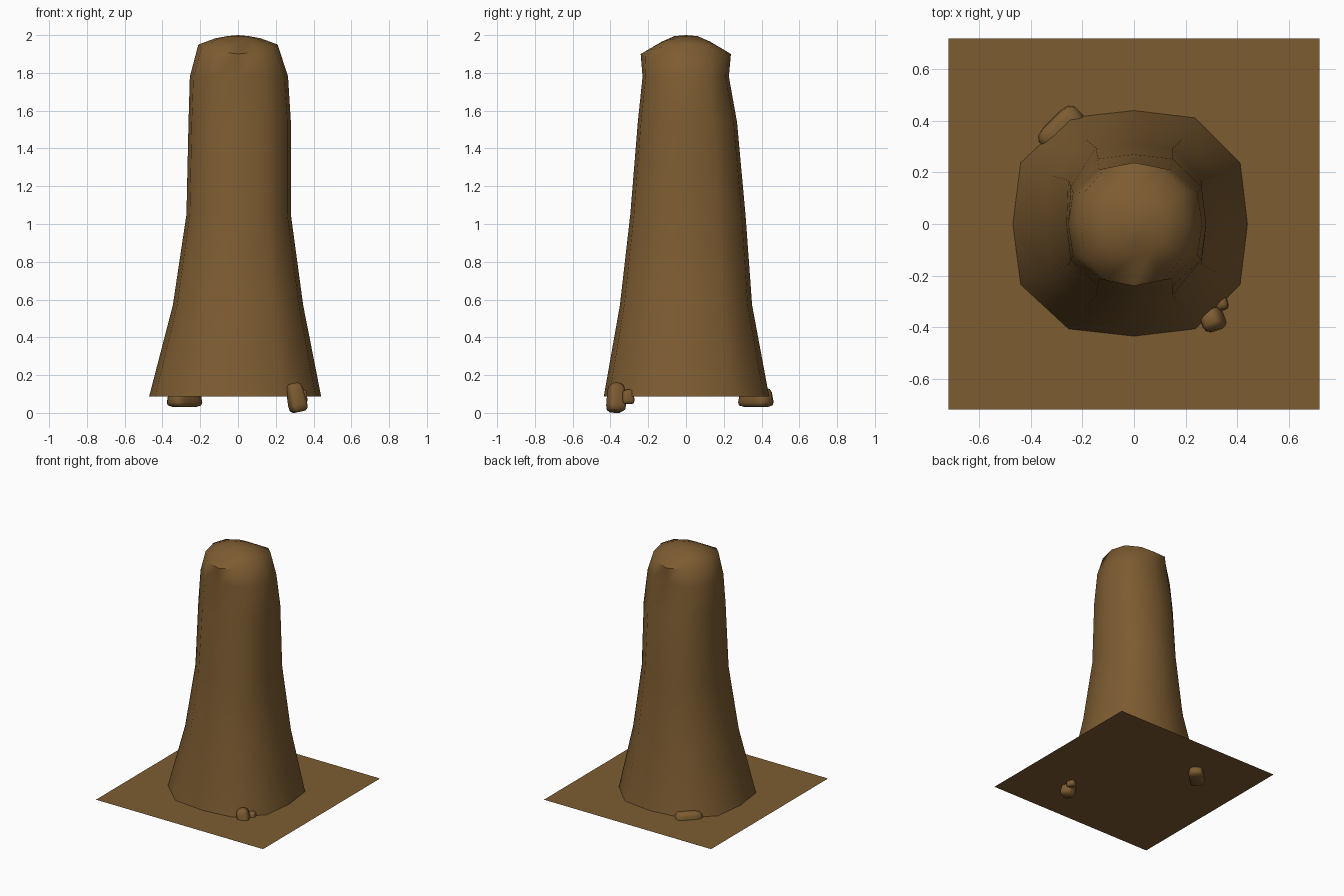
import bpy, bmesh, math
from mathutils import Matrix, Vector

if "Cube" in bpy.data.objects:
    bpy.data.objects.remove(bpy.data.objects["Cube"])

earth = bpy.data.materials.new("earth_brown")
earth.diffuse_color = (0.205, 0.107, 0.031, 1)
earth.use_nodes = True
earth.node_tree.nodes["Principled BSDF"].inputs["Base Color"].default_value = earth.diffuse_color


def finish(name, bm, angle=None):
    bmesh.ops.recalc_face_normals(bm, faces=bm.faces)
    me = bpy.data.meshes.new(name)
    bm.to_mesh(me)
    bm.free()
    me.materials.append(earth)
    ob = bpy.data.objects.new(name, me)
    bpy.context.collection.objects.link(ob)
    if angle:
        bpy.ops.object.select_all(action='DESELECT')
        ob.select_set(True)
        bpy.context.view_layer.objects.active = ob
        bpy.ops.object.shade_smooth_by_angle(angle=math.radians(angle))
    return ob


# Flat ground patch
GROUND = 0.088
bm = bmesh.new()
bmesh.ops.create_grid(bm, x_segments=1, y_segments=1, size=0.72,
                      matrix=Matrix.Translation((0, 0, GROUND)))
finish("ground_patch", bm)

# Mound: twelve-sided rings (z, x min, x max, y min, y max, tilt, corner bulge)
rings = [
    (GROUND, -0.47, 0.44, -0.435, 0.44, 0, 1.08),
    (0.57, -0.345, 0.345, -0.35, 0.35, 0, 1.08),
    (1.05, -0.273, 0.28, -0.295, 0.315, 0, 1.08),
    (1.54, -0.262, 0.28, -0.255, 0.27, 0, 1.08),
    (1.78, -0.255, 0.265, -0.23, 0.227, 0, 1.07),
    (1.925, -0.21, 0.21, -0.24, 0.238, 0.025, 1.05),
    (1.975, -0.12, 0.12, -0.125, 0.125, 0.008, 1.04),
    (1.995, -0.055, 0.055, -0.06, 0.06, 0, 1.0),
]
bm = bmesh.new()
prev = None
for z, x0, x1, y0, y1, tilt, bulge in rings:
    ring = []
    for i in range(12):
        a = i * math.pi / 6
        c, s = math.cos(a), math.sin(a)
        k = 1 if i % 3 == 0 else bulge
        x = c * k * (x1 if c > 0 else -x0)
        y = s * k * (y1 if s > 0 else -y0)
        x, y = max(x0, min(x1, x)), max(y0, min(y1, y))
        ring.append(bm.verts.new((x, y, z + tilt * math.cos(2 * a))))
    if prev:
        for i in range(12):
            j = (i + 1) % 12
            bm.faces.new((prev[i], prev[j], ring[j], ring[i]))
    prev = ring
tip = bm.verts.new((0, 0, 2.0))
for i in range(12):
    bm.faces.new((prev[i], prev[(i + 1) % 12], tip))
finish("mound", bm, 60)


# Rounded stones: chamfered, slightly tapered blocks
def stone(name, centre, size, turn, lean=0.0):
    bm = bmesh.new()
    bmesh.ops.create_cube(bm, size=1)
    for v in bm.verts:
        if v.co.z > 0:
            v.co.x *= 0.85
            v.co.y *= 0.8
    bmesh.ops.bevel(bm, geom=bm.edges[:], offset=0.24, segments=2,
                    profile=0.5, affect='EDGES')
    m = (Matrix.Translation(Vector(centre)) @ Matrix.Rotation(math.radians(lean), 4, 'Y')
         @ Matrix.Rotation(math.radians(turn), 4, 'Z') @ Matrix.Diagonal((*size, 1)))
    bmesh.ops.transform(bm, matrix=m, verts=bm.verts)
    finish(name, bm, 50)


stone("back_stone", (-0.283, 0.37, 0.083), (0.21, 0.115, 0.105), 45)
stone("front_stone", (0.308, -0.37, 0.081), (0.095, 0.10, 0.155), 20, -12)
stone("front_pebble", (0.338, -0.306, 0.085), (0.055, 0.065, 0.075), 15)
